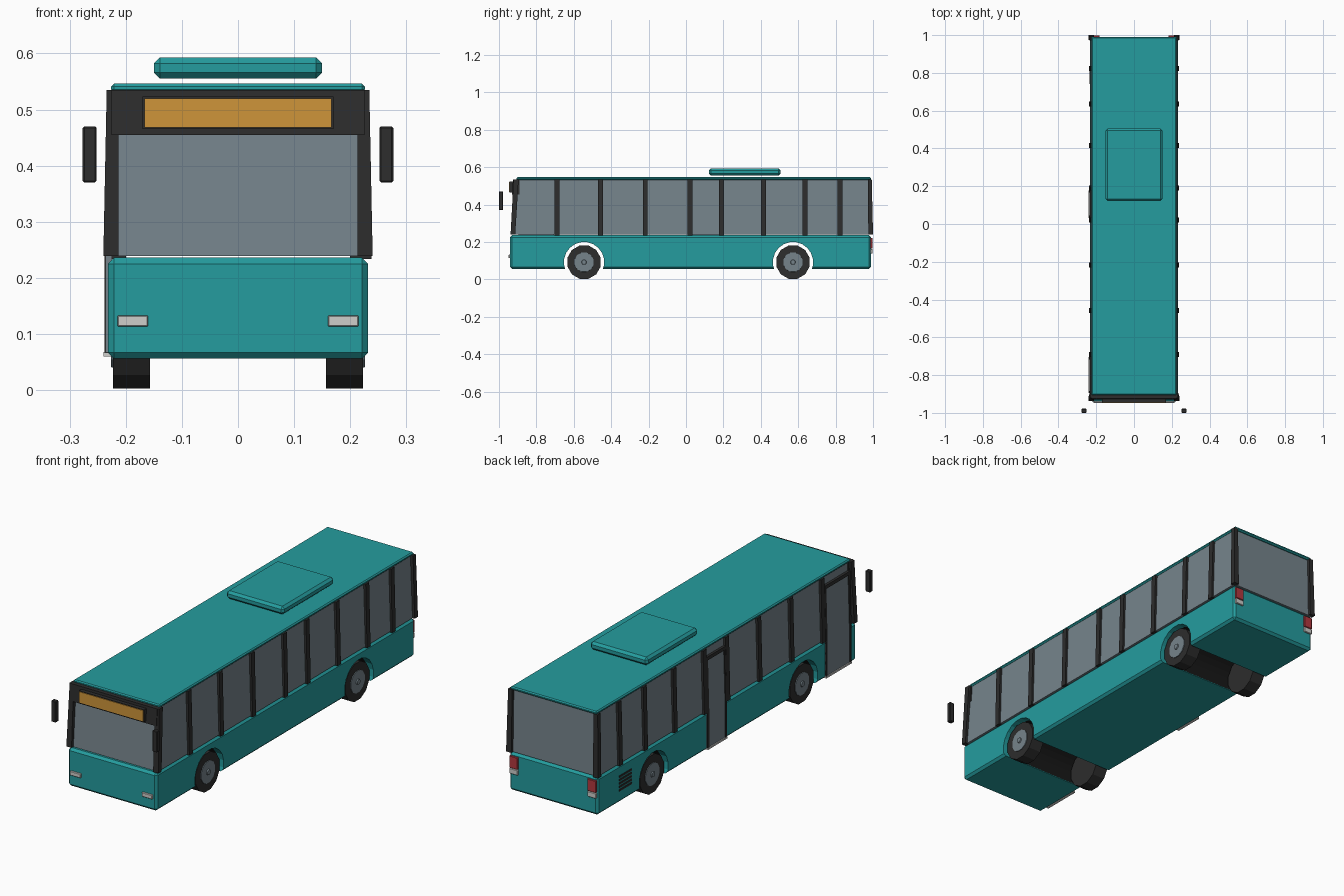
import bpy, bmesh, math
from mathutils import Matrix

cube = bpy.data.objects.get("Cube")
if cube:
    bpy.data.objects.remove(cube, do_unlink=True)


def material(name, r, g, b):
    m = bpy.data.materials.new(name)
    m.use_nodes = True
    m.diffuse_color = (r, g, b, 1)
    m.node_tree.nodes["Principled BSDF"].inputs["Base Color"].default_value = (r, g, b, 1)
    return m


TEAL = material("teal_paint", 0.018, 0.335, 0.345)
GLASS = material("grey_glass", 0.18, 0.23, 0.26)
TRIM = material("dark_trim", 0.026, 0.026, 0.026)
RUBBER = material("black_rubber", 0.009, 0.009, 0.009)
AMBER = material("amber_sign", 0.62, 0.30, 0.042)
LAMP = material("pale_lamp", 0.62, 0.62, 0.60)
RED = material("red_lamp", 0.45, 0.04, 0.05)


def finish(name, bm, mat, bevel=0):
    if bevel:
        bmesh.ops.bevel(bm, geom=bm.edges[:], offset=bevel, segments=1, affect='EDGES')
    bmesh.ops.recalc_face_normals(bm, faces=bm.faces[:])
    mesh = bpy.data.meshes.new(name)
    bm.to_mesh(mesh)
    bm.free()
    mesh.materials.append(mat)
    ob = bpy.data.objects.new(name, mesh)
    bpy.context.collection.objects.link(ob)
    return ob


def taper(name, low, high, z0, z1, mat, bevel=0):
    """Box lofted between two (x0, x1, y0, y1) rectangles."""
    bm = bmesh.new()
    rings = []
    for (x0, x1, y0, y1), z in ((low, z0), (high, z1)):
        corners = ((x0, y0), (x1, y0), (x1, y1), (x0, y1))
        rings.append([bm.verts.new((x, y, z)) for x, y in corners])
    a, b = rings
    bm.faces.new(a[::-1])
    bm.faces.new(b)
    for i in range(4):
        j = (i + 1) % 4
        bm.faces.new((a[i], a[j], b[j], b[i]))
    return finish(name, bm, mat, bevel)


def box(name, x0, x1, y0, y1, z0, z1, mat, bevel=0):
    r = (x0, x1, y0, y1)
    return taper(name, r, r, z0, z1, mat, bevel)


def sided(s, a, b):
    return tuple(sorted((s * a, s * b)))


def disc(name, x0, x1, y, z, radius, sides, mat, bevel=0, radius2=None):
    """Cylinder lying along x."""
    bm = bmesh.new()
    r2 = radius if radius2 is None else radius2
    bmesh.ops.create_cone(bm, cap_ends=True, segments=sides, radius1=radius, radius2=r2,
                          depth=abs(x1 - x0))
    turn = math.pi / 2 if x1 > x0 else -math.pi / 2
    bm.transform(Matrix.Translation(((x0 + x1) / 2, y, z)) @ Matrix.Rotation(turn, 4, 'Y')
                 @ Matrix.Rotation(math.pi / sides, 4, 'Z'))
    return finish(name, bm, mat, bevel)


AXLES = {"front": -0.545, "rear": 0.572}
HUB_Z, TYRE_R, ARCH_R = 0.092, 0.092, 0.108
SILL, EAVE = 0.239, 0.535

# Lower body with wheel tunnels
body = box("lower_body", -0.232, 0.232, -0.94, 0.99, 0.056, 0.236, TEAL, 0.011)
bpy.context.view_layer.objects.active = body
for y in AXLES.values():
    cutter = disc("arch_cutter", -0.4, 0.4, y, HUB_Z, ARCH_R, 20, TEAL)
    cutter.hide_render = True
    mod = body.modifiers.new("arch", 'BOOLEAN')
    mod.operation, mod.solver, mod.object = 'DIFFERENCE', 'EXACT', cutter
    bpy.ops.object.modifier_apply(modifier=mod.name)
    bpy.data.objects.remove(cutter, do_unlink=True)

# Dark tunnel linings and wheels
for end, y in AXLES.items():
    bm = bmesh.new()
    prev = None
    for i in range(15):
        t = math.radians(-18 + 216 * i / 14)
        row = [bm.verts.new((x, y + 0.106 * math.cos(t), HUB_Z + 0.106 * math.sin(t)))
               for x in (-0.2, 0.2)]
        if prev:
            bm.faces.new((prev[0], prev[1], row[1], row[0]))
        prev = row
    finish(end + "_wheel_lining", bm, RUBBER)
    for s, side in ((1, "left"), (-1, "right")):
        tag = f"{end}_{side}_"
        disc(tag + "tyre", s * 0.157, s * 0.223, y, HUB_Z, TYRE_R, 12, TRIM)
        disc(tag + "rim", s * 0.2, s * 0.226, y, HUB_Z, 0.056, 12, GLASS, 0, 0.053)
        disc(tag + "hub_cap", s * 0.22, s * 0.231, y, HUB_Z, 0.016, 10, GLASS, 0, 0.012)

# Glazed cabin and roof
taper("cabin_glass", (-0.229, 0.229, -0.924, 0.986), (-0.22, 0.22, -0.902, 0.98),
      SILL, EAVE, GLASS)
box("roof", -0.226, 0.226, -0.906, 0.99, 0.531, 0.546, TEAL, 0.005)
box("roof_unit", -0.15, 0.15, 0.122, 0.506, 0.555, 0.593, TEAL, 0.011)

# Side pillars and corner posts
PILLARS = (-0.69, -0.457, -0.218, 0.022, 0.19, 0.415, 0.636, 0.824)
for s, side in ((1, "left"), (-1, "right")):
    for i, y in enumerate(PILLARS):
        span = (y - 0.013, y + 0.013)
        taper(f"{side}_pillar_{i + 1}", sided(s, 0.2, 0.238) + span,
              sided(s, 0.2, 0.231) + span, SILL - 0.005, 0.533, TRIM)
    taper(side + "_front_post", sided(s, 0.213, 0.24) + (-0.938, -0.913),
          sided(s, 0.213, 0.234) + (-0.922, -0.895), SILL, EAVE, TRIM)
    taper(side + "_rear_post", sided(s, 0.213, 0.24) + (0.975, 1.0),
          sided(s, 0.213, 0.234) + (0.972, 0.993), SILL, EAVE, TRIM)
    # Mirrors and lamps
    box(side + "_mirror", *sided(s, 0.252, 0.277), -1.0, -0.978, 0.37, 0.47, TRIM, 0.003)
    box(side + "_headlamp", *sided(s, 0.16, 0.215), -0.948, -0.935, 0.113, 0.133, LAMP, 0.002)
    box(side + "_tail_lamp", *sided(s, 0.182, 0.226), 0.985, 0.997, 0.165, 0.222, RED, 0.002)
    box(side + "_reverse_lamp", *sided(s, 0.182, 0.226), 0.985, 0.997, 0.138, 0.163, LAMP, 0.002)

# Destination header and sign
taper("sign_header", (-0.225, 0.225, -0.93, -0.89), (-0.225, 0.225, -0.925, -0.89),
      0.455, EAVE, TRIM)
box("sign_backing", -0.17, 0.17, -0.944, -0.925, 0.465, 0.523, TRIM)
box("destination_sign", -0.167, 0.167, -0.947, -0.943, 0.468, 0.52, AMBER)

# Doors on the right side
for name, y0, y1 in (("front_door", -0.895, -0.705), ("rear_door", 0.033, 0.178)):
    box(name + "_lower_glass", -0.235, -0.225, y0, y1, 0.068, SILL, GLASS)
    taper(name + "_upper_glass", (-0.235, -0.215, y0, y1), (-0.228, -0.21, y0, y1),
          SILL, 0.48, GLASS)
    for tag, y in (("front", y0), ("rear", y1 - 0.012)):
        span = (y, y + 0.012)
        box(f"{name}_{tag}_lower_frame", -0.238, -0.225, *span, 0.066, SILL, TRIM)
        taper(f"{name}_{tag}_upper_frame", (-0.238, -0.215) + span,
              (-0.231, -0.21) + span, SILL, 0.495, TRIM)
    box(name + "_header", -0.233, -0.21, y0, y1, 0.478, 0.495, TRIM)
    box(name + "_step", -0.24, -0.225, y0, y1, 0.06, 0.068, LAMP)

# Engine vent slats
for i in range(5):
    z = 0.112 + 0.016 * i
    box(f"vent_slat_{i + 1}", -0.235, -0.228, 0.74, 0.83, z, z + 0.009, TRIM)
